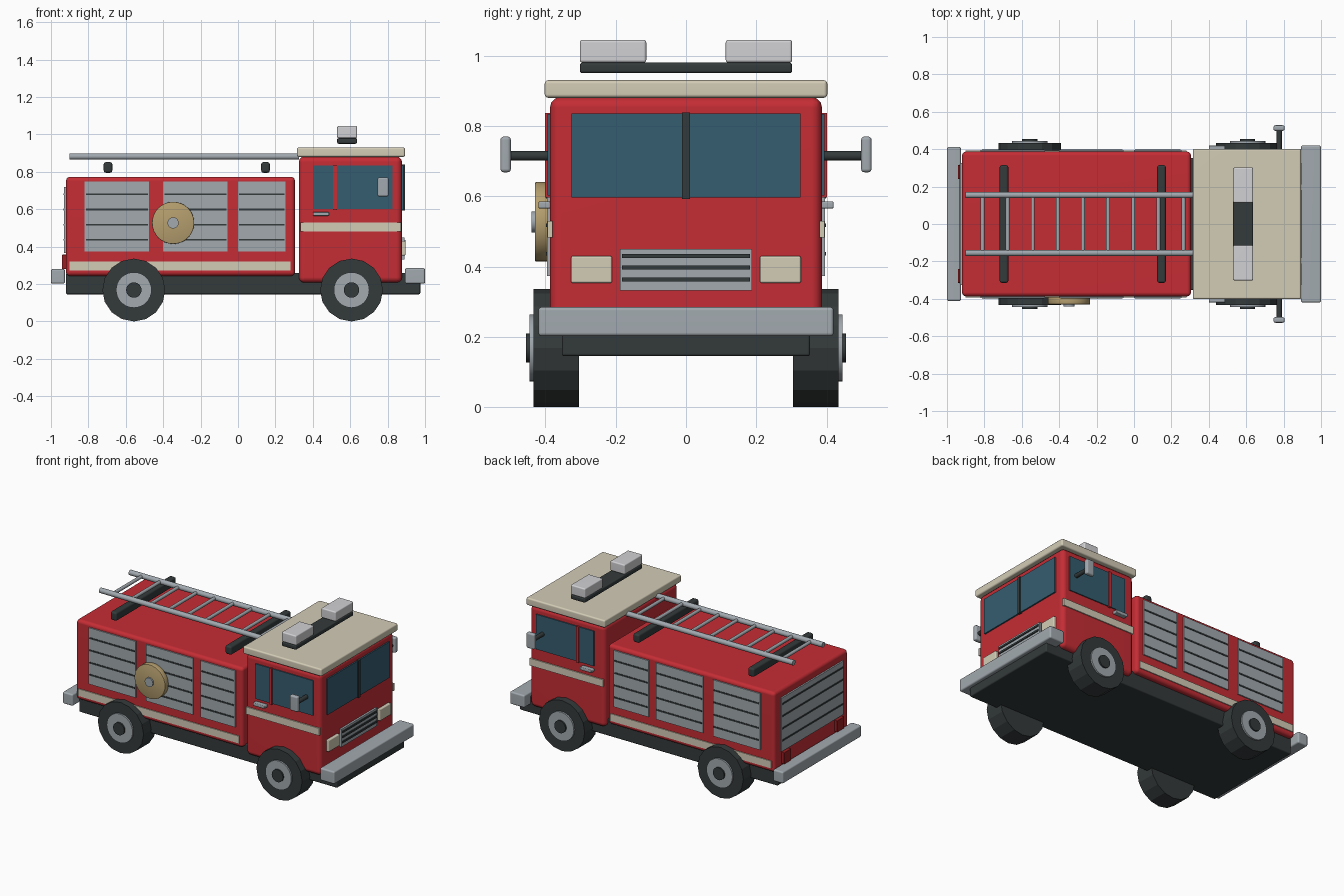
import bpy, bmesh, math
from mathutils import Matrix, Vector

if "Cube" in bpy.data.objects:
    bpy.data.objects.remove(bpy.data.objects["Cube"])


def mat(name, r, g, b):
    m = bpy.data.materials.new(name)
    m.diffuse_color = (r, g, b, 1)
    m.use_nodes = True
    m.node_tree.nodes["Principled BSDF"].inputs["Base Color"].default_value = m.diffuse_color
    return m


RED = mat("red paint", 0.56, 0.026, 0.035)
CREAM = mat("cream", 0.65, 0.60, 0.47)
GREY = mat("steel grey", 0.36, 0.40, 0.43)
DARK = mat("dark rubber", 0.034, 0.042, 0.043)
GLASS = mat("blue glass", 0.036, 0.11, 0.16)
WHITE = mat("lamp white", 0.64, 0.64, 0.66)
TAN = mat("hose tan", 0.47, 0.35, 0.16)
TAIL = mat("tail light red", 0.32, 0.013, 0.016)


def finish(name, bm, material, angle):
    me = bpy.data.meshes.new(name)
    bmesh.ops.recalc_face_normals(bm, faces=bm.faces)
    bm.to_mesh(me)
    bm.free()
    me.materials.append(material)
    ob = bpy.data.objects.new(name, me)
    bpy.context.collection.objects.link(ob)
    bpy.ops.object.select_all(action='DESELECT')
    ob.select_set(True)
    bpy.context.view_layer.objects.active = ob
    bpy.ops.object.shade_smooth_by_angle(angle=math.radians(angle))
    return ob


def box(name, x, y, z, material, bevel=0.0):
    """Box from (min, max) ranges, with optional rounded edges."""
    bm = bmesh.new()
    size = [b - a for a, b in (x, y, z)]
    mid = [(a + b) / 2 for a, b in (x, y, z)]
    bmesh.ops.create_cube(bm, size=1, matrix=Matrix.Translation(mid) @ Matrix.Diagonal((*size, 1)))
    if bevel:
        bmesh.ops.bevel(bm, geom=bm.edges[:], offset=bevel, segments=3, profile=0.5, affect='EDGES')
    ob = finish(name, bm, material, 40)
    if bevel:
        ob.modifiers.new("clean_normals", 'WEIGHTED_NORMAL').keep_sharp = True
    return ob


def side_box(name, s, x, y, z, material, bevel=0.0):
    """Box mirrored to the left or right side by the sign s."""
    return box(name, x, sorted((s * y[0], s * y[1])), z, material, bevel)


def rod(name, start, end, r, material, sides=32, bevel=0.0, angle=35):
    """Cylinder running between two points."""
    a, b = Vector(start), Vector(end)
    bm = bmesh.new()
    rot = (b - a).to_track_quat('Z', 'Y').to_matrix().to_4x4()
    bmesh.ops.create_cone(bm, cap_ends=True, segments=sides, radius1=r, radius2=r,
                          depth=(b - a).length, matrix=Matrix.Translation((a + b) / 2) @ rot)
    if bevel:
        rims = [e for e in bm.edges if any(len(f.verts) > 4 for f in e.link_faces)]
        bmesh.ops.bevel(bm, geom=rims, offset=bevel, segments=2, profile=0.5, affect='EDGES')
    return finish(name, bm, material, angle)


# Main masses
box("chassis", (-0.92, 0.975), (-0.353, 0.353), (0.145, 0.26), DARK, 0.008)
box("rear_body", (-0.92, 0.305), (-0.387, 0.387), (0.243, 0.773), RED, 0.022)
box("cab", (0.325, 0.877), (-0.387, 0.387), (0.207, 0.882), RED, 0.03)
box("cab_roof", (0.315, 0.893), (-0.402, 0.402), (0.88, 0.93), CREAM, 0.01)
box("front_bumper", (0.893, 1.0), (-0.42, 0.42), (0.202, 0.285), GREY, 0.01)
box("rear_bumper", (-1.0, -0.925), (-0.412, 0.412), (0.202, 0.28), GREY, 0.01)

# Warning light bar
box("light_bar", (0.53, 0.637), (-0.302, 0.302), (0.95, 0.98), DARK, 0.008)
for s in (-1, 1):
    side_box("warning_light", s, (0.53, 0.637), (0.113, 0.302), (0.98, 1.045), WHITE, 0.008)

# Side details, both sides
SLATS = (0.437, 0.517, 0.599, 0.68)
for s in (-1, 1):
    for x0, x1 in ((-0.82, -0.475), (-0.40, -0.055), (0.0, 0.255)):
        side_box("side_shutter", s, (x0, x1), (0.38, 0.395), (0.373, 0.747), GREY)
        for z in SLATS:
            side_box("shutter_gap", s, (x0 + 0.006, x1 - 0.006), (0.385, 0.398),
                     (z - 0.005, z + 0.005), DARK)
    side_box("body_stripe", s, (-0.90, 0.282), (0.38, 0.393), (0.272, 0.32), CREAM)
    side_box("cab_stripe", s, (0.335, 0.872), (0.38, 0.394), (0.482, 0.53), CREAM)
    side_box("door_window", s, (0.402, 0.826), (0.38, 0.394), (0.602, 0.834), GLASS)
    side_box("window_pillar", s, (0.509, 0.528), (0.38, 0.401), (0.597, 0.837), RED)
    side_box("door_handle", s, (0.40, 0.487), (0.385, 0.42), (0.565, 0.585), GREY, 0.005)
    # Mirror on its arm
    rod("mirror_arm", (0.777, s * 0.38, 0.715), (0.777, s * 0.51, 0.715), 0.014, DARK, 12)
    side_box("mirror", s, (0.746, 0.805), (0.498, 0.528), (0.668, 0.77), GREY, 0.01)

# Wheels: tyre, rim and hub cap
for x in (-0.557, 0.607):
    for s in (-1, 1):
        rod("tyre", (x, s * 0.305, 0.168), (x, s * 0.434, 0.168), 0.168, DARK, 16, angle=15)
        rod("wheel_rim", (x, s * 0.42, 0.168), (x, s * 0.445, 0.168), 0.095, GREY)
        rod("hub_cap", (x, s * 0.43, 0.168), (x, s * 0.455, 0.168), 0.041, DARK)

# Front face
box("windscreen", (0.865, 0.886), (-0.325, 0.325), (0.597, 0.835), GLASS)
box("windscreen_divider", (0.87, 0.893), (-0.011, 0.011), (0.592, 0.838), DARK)
box("grille", (0.865, 0.890), (-0.188, 0.188), (0.332, 0.45), GREY)
for z in (0.363, 0.397, 0.430):
    box("grille_gap", (0.87, 0.896), (-0.182, 0.182), (z - 0.006, z + 0.006), DARK)
for s in (-1, 1):
    side_box("headlight", s, (0.865, 0.896), (0.21, 0.327), (0.353, 0.43), CREAM, 0.006)

# Rear face
box("rear_shutter", (-0.930, -0.91), (-0.325, 0.325), (0.365, 0.72), GREY)
for z in SLATS:
    box("rear_shutter_gap", (-0.934, -0.915), (-0.319, 0.319), (z - 0.005, z + 0.005), DARK)
for s in (-1, 1):
    side_box("tail_light", s, (-0.942, -0.91), (0.24, 0.315), (0.28, 0.357), TAIL, 0.004)

# Hose reel on one side
rod("hose_reel", (-0.347, -0.39, 0.527), (-0.347, -0.43, 0.527), 0.113, TAN, 32, 0.004)
rod("reel_hub", (-0.347, -0.40, 0.527), (-0.347, -0.44, 0.527), 0.030, GREY, 24)

# Roof ladder with its supports
for x in (-0.695, 0.147):
    box("ladder_support", (x - 0.023, x + 0.023), (-0.315, 0.315), (0.795, 0.852), DARK, 0.012)
for s in (-1, 1):
    rod("ladder_rail", (-0.90, s * 0.155, 0.882), (0.325, s * 0.155, 0.882), 0.017, GREY, 12)
for i in range(9):
    x = -0.81 + i * 0.1343
    rod("ladder_rung", (x, -0.155, 0.882), (x, 0.155, 0.882), 0.011, GREY, 10, angle=40)
